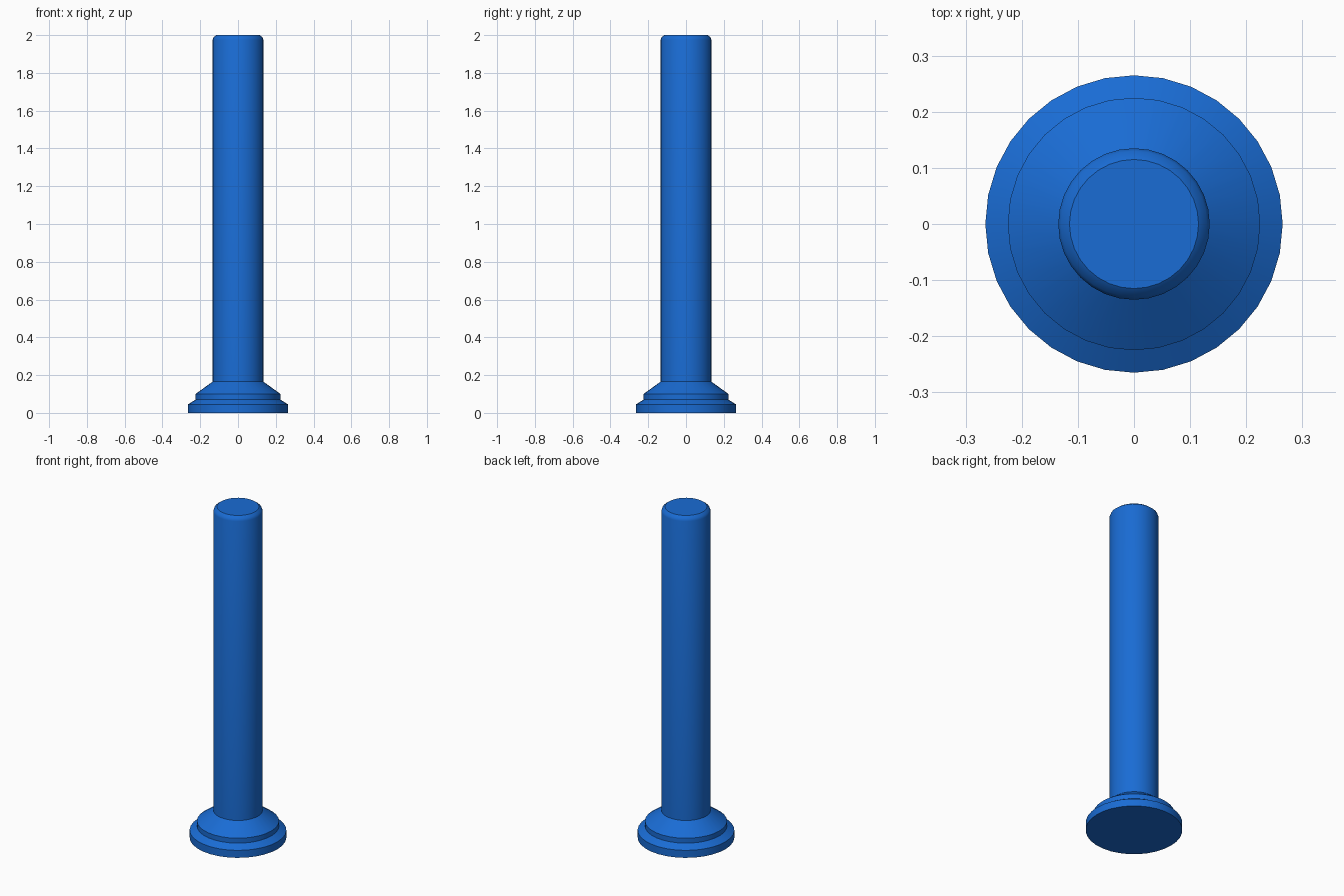
import bpy, bmesh, math

if "Cube" in bpy.data.objects:
    bpy.data.objects.remove(bpy.data.objects["Cube"])

SIDES = 32


def lathe(name, profile, mat):
    """Revolve (radius, z) points around z and cap both ends."""
    bm = bmesh.new()
    rings = []
    for r, z in profile:
        rings.append([bm.verts.new((r * math.cos(2 * math.pi * i / SIDES),
                                    r * math.sin(2 * math.pi * i / SIDES), z))
                      for i in range(SIDES)])
    for a, b in zip(rings, rings[1:]):
        for i in range(SIDES):
            j = (i + 1) % SIDES
            bm.faces.new((a[i], a[j], b[j], b[i]))
    bm.faces.new(rings[0][::-1])
    bm.faces.new(rings[-1])
    mesh = bpy.data.meshes.new(name)
    bm.to_mesh(mesh)
    bm.free()
    obj = bpy.data.objects.new(name, mesh)
    bpy.context.collection.objects.link(obj)
    mesh.materials.append(mat)
    bpy.ops.object.select_all(action='DESELECT')
    obj.select_set(True)
    bpy.context.view_layer.objects.active = obj
    bpy.ops.object.shade_smooth_by_angle(angle=math.radians(35))
    return obj


blue = bpy.data.materials.new("blue_paint")
blue.diffuse_color = (0.01, 0.15, 0.66, 1)
blue.use_nodes = True
blue.node_tree.nodes["Principled BSDF"].inputs["Base Color"].default_value = blue.diffuse_color

# One continuous bollard: stepped flange, sloped collar, post with softened top rim
lathe("bollard_post", [
    (0.265, 0.0), (0.265, 0.045),
    (0.225, 0.07), (0.225, 0.10),
    (0.135, 0.165), (0.135, 1.974),
    (0.130, 1.988), (0.115, 2.0),
], blue)
